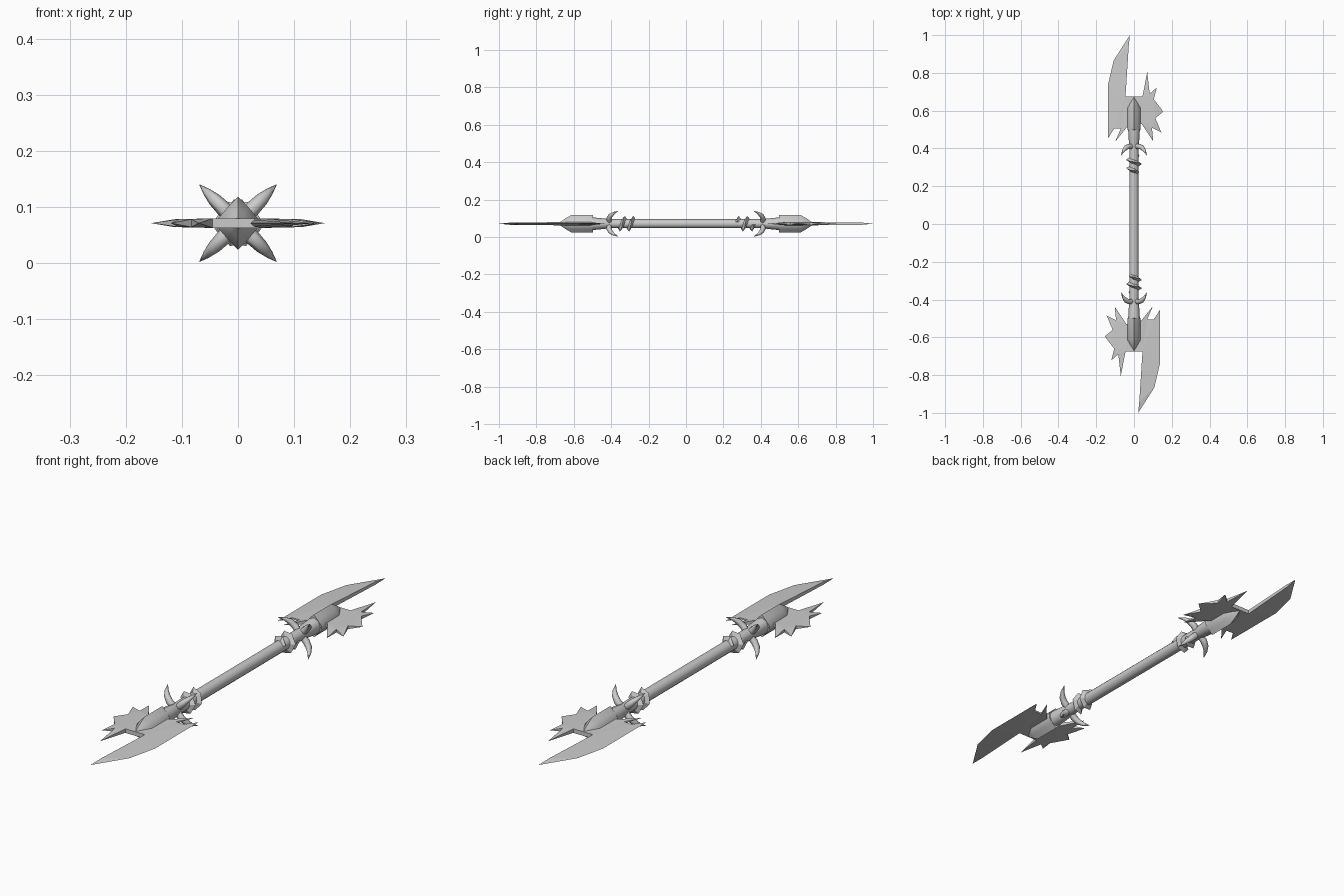
import bpy, bmesh, math
from mathutils import Matrix, Vector

if "Cube" in bpy.data.objects:
    bpy.data.objects.remove(bpy.data.objects["Cube"])

Z0 = 0.071          # height of the weapon's centre line
LIFT = Matrix.Translation((0, 0, Z0))


def finish(name, bm, smooth=35):
    bmesh.ops.remove_doubles(bm, verts=bm.verts, dist=1e-5)
    bmesh.ops.recalc_face_normals(bm, faces=bm.faces)
    me = bpy.data.meshes.new(name)
    bm.to_mesh(me)
    bm.free()
    ob = bpy.data.objects.new(name, me)
    bpy.context.collection.objects.link(ob)
    if smooth:
        bpy.ops.object.select_all(action='DESELECT')
        ob.select_set(True)
        bpy.context.view_layer.objects.active = ob
        bpy.ops.object.shade_smooth_by_angle(angle=math.radians(smooth))
    return ob


def loft(name, rings, smooth=35):
    """Skin a list of equal-length point rings and cap both ends."""
    bm = bmesh.new()
    vs = [[bm.verts.new(p) for p in r] for r in rings]
    n = len(rings[0])
    for a, b in zip(vs, vs[1:]):
        for i in range(n):
            bm.faces.new((a[i], a[(i + 1) % n], b[(i + 1) % n], b[i]))
    bm.faces.new(vs[0])
    bm.faces.new(vs[-1])
    return finish(name, bm, smooth)


def plate(name, outline):
    """Flat blade: outline of (x, y, half thickness), sharp where it is 0."""
    bm = bmesh.new()
    n = len(outline)
    flat = [bm.verts.new((x, y, 0)) for x, y, h in outline]
    face = bm.faces.new(flat)
    bm.normal_update()
    bmesh.ops.triangulate(bm, faces=[face])
    index = {v: i for i, v in enumerate(flat)}
    tris = [[index[v] for v in f.verts] for f in bm.faces]
    bm.clear()
    top = [bm.verts.new((x, y, h)) for x, y, h in outline]
    bot = [bm.verts.new((x, y, -h)) for x, y, h in outline]
    for t in tris:
        bm.faces.new([top[i] for i in t])
        bm.faces.new([bot[i] for i in reversed(t)])
    for i in range(n):
        j = (i + 1) % n
        if outline[i][2] or outline[j][2]:
            bm.faces.new((top[i], top[j], bot[j], bot[i]))
    return finish(name, bm, 0)


def ellipse(y, rx, rz, n=8):
    return [(rx * math.cos(2 * math.pi * i / n), y, rz * math.sin(2 * math.pi * i / n))
            for i in range(n)]


# shaft
shaft = loft("shaft", [ellipse(y, 0.024, 0.024, 12) for y in (-0.43, 0.43)], 60)
shaft.matrix_world = LIFT

# outline of the axe head: long blade on -x, spiked fan on +x
T = 0.0085
HEAD = [(-0.045, 0.675, T), (-0.028, 0.94, 0.006), (-0.022, 1.0, 0), (-0.108, 0.865, 0),
        (-0.137, 0.74, 0), (-0.137, 0.455, 0), (-0.105, 0.505, 0.003), (-0.07, 0.505, 0.004),
        (-0.1, 0.435, 0), (-0.04, 0.51, T), (0.04, 0.53, T),
        (0.102, 0.437, 0), (0.095, 0.51, 0.007), (0.145, 0.484, 0),
        (0.113, 0.56, 0.007), (0.155, 0.595, 0), (0.105, 0.66, 0.007),
        (0.12, 0.722, 0), (0.083, 0.69, 0.007), (0.07, 0.805, 0), (0.045, 0.675, T)]


def casing_ring(y, sx, sz):
    half = [(0.0, 0.047), (0.018, 0.029), (0.035, 0.009)]
    q = half + [(x, -z) for x, z in half[::-1]]
    q += [(-x, z) for x, z in q[-2:0:-1]]
    return [(x * sx, y, z * sz) for x, z in q]


def horn(name, angle):
    d = Vector((math.cos(angle), 0, math.sin(angle)))
    side = Vector((-d.z, 0, d.x))
    path = [(0.01, 0.408, 0.013), (0.036, 0.412, 0.014), (0.06, 0.404, 0.012),
            (0.08, 0.387, 0.007), (0.097, 0.362, 0.0005)]
    rings = []
    for k, (r, y, w) in enumerate(path):
        a, b = path[max(k - 1, 0)], path[min(k + 1, len(path) - 1)]
        tr, ty = b[0] - a[0], b[1] - a[1]
        ln = math.hypot(tr, ty)
        out = d * (-ty / ln) + Vector((0, tr / ln, 0))
        c = d * r + Vector((0, y, 0))
        rings.append([c + side * w * math.cos(t) + out * w * 1.05 * math.sin(t)
                      for t in [i * math.pi / 3 for i in range(6)]])
    return loft(name, rings, 65)


def wrap(name):
    turns, n, pitch = 1.9, 12, 0.046
    rings = []
    for i in range(n + 1):
        a = 2 * math.pi * turns * i / n + 0.4
        y = 0.274 + pitch * turns * i / n
        peak = 0.03 if i in (0, n) else 0.043
        rings.append([(r * math.cos(a), y + o, r * math.sin(a))
                      for r, o in ((0.021, -0.013), (peak, 0.0), (0.021, 0.013))])
    return loft(name, rings, 25)


# each end: head, casing, neck, four horns and a spiral wrap, turned half round
for end, turn in (("back", 0), ("front", math.pi)):
    parts = [
        plate(end + "_axe_head", HEAD),
        loft(end + "_casing", [casing_ring(0.497, 1, 1), casing_ring(0.612, 1, 1),
                               casing_ring(0.645, 0.55, 0.6), casing_ring(0.672, 0.1, 0.2)], 50),
        loft(end + "_neck", [ellipse(0.405, 0.022, 0.022), ellipse(0.43, 0.027, 0.027),
                             ellipse(0.5, 0.031, 0.034)], 60),
        wrap(end + "_spiral_wrap"),
    ]
    parts += [horn(f"{end}_horn_{k + 1}", math.pi / 4 + k * math.pi / 2) for k in range(4)]
    for p in parts:
        p.matrix_world = LIFT @ Matrix.Rotation(turn, 4, 'Z')
